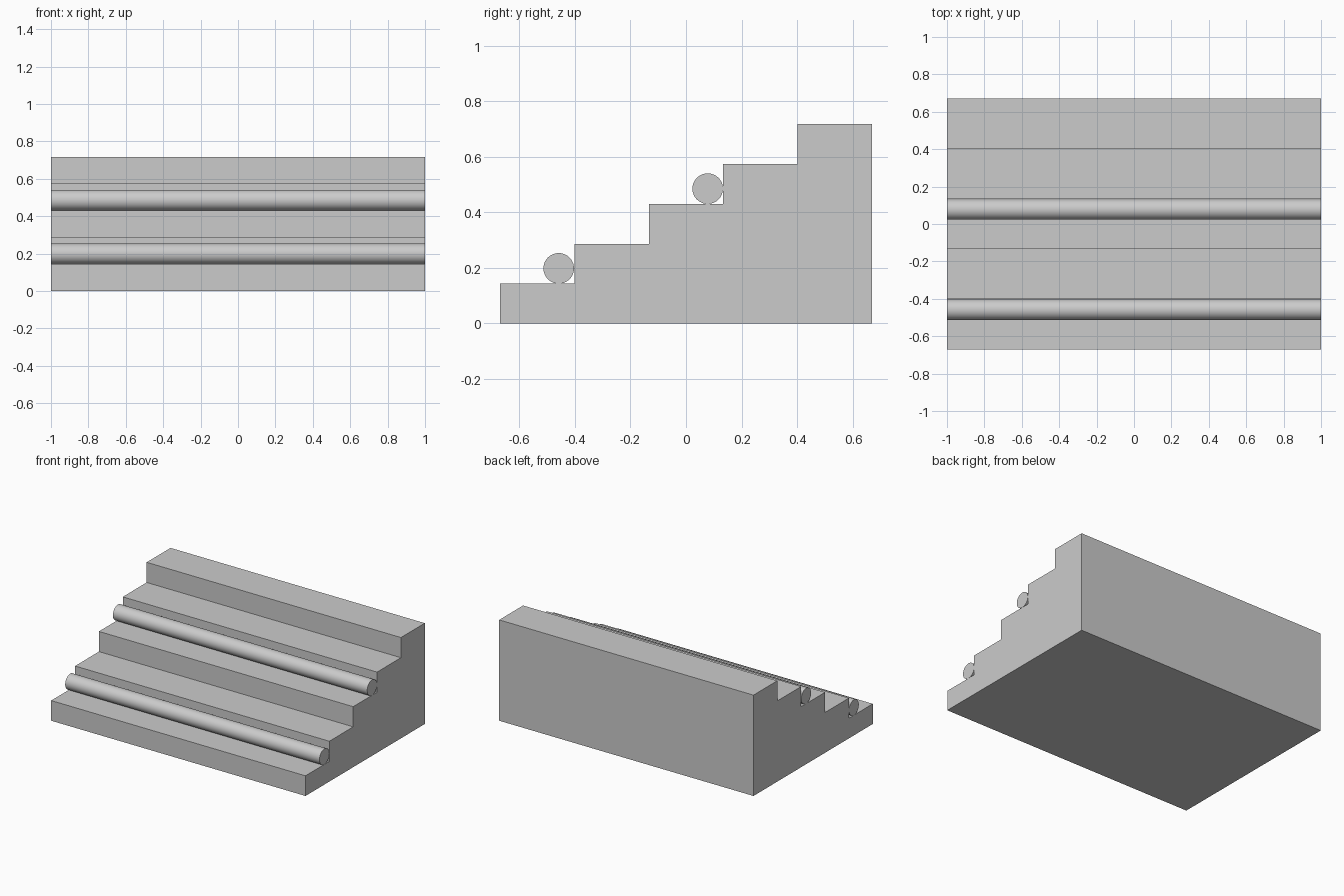
import bpy
import bmesh
import math

if "Cube" in bpy.data.objects:
    bpy.data.objects.remove(bpy.data.objects["Cube"])

WIDTH = 2.0
DEPTH = 1.34
HEIGHT = 0.717
STEPS = 5
RAIL_RADIUS = 0.055

grey = bpy.data.materials.new("light grey")
grey.diffuse_color = (0.6, 0.6, 0.6, 1.0)
grey.use_nodes = True
grey.node_tree.nodes["Principled BSDF"].inputs["Base Color"].default_value = grey.diffuse_color

run = DEPTH / STEPS
rise = HEIGHT / STEPS


def tread(i):
    """Back edge (y) and height (z) of step i."""
    return -DEPTH / 2 + run * (i + 1), rise * (i + 1)


# Staircase: stepped side profile extruded across the width
profile = [(-DEPTH / 2, 0.0)]
for i in range(STEPS):
    y, z = tread(i)
    profile += [(y - run, z), (y, z)]
profile.append((DEPTH / 2, 0.0))

bm = bmesh.new()
side = bm.faces.new([bm.verts.new((-WIDTH / 2, y, z)) for y, z in profile])
result = bmesh.ops.extrude_face_region(bm, geom=[side])
moved = [g for g in result["geom"] if isinstance(g, bmesh.types.BMVert)]
bmesh.ops.translate(bm, verts=moved, vec=(WIDTH, 0, 0))
bmesh.ops.recalc_face_normals(bm, faces=bm.faces)
mesh = bpy.data.meshes.new("staircase")
bm.to_mesh(mesh)
bm.free()
mesh.materials.append(grey)
bpy.context.collection.objects.link(bpy.data.objects.new("staircase", mesh))

# Round bars resting in the corners of the first and third steps
for name, i in (("lower_bar", 0), ("upper_bar", 2)):
    y, z = tread(i)
    bpy.ops.mesh.primitive_cylinder_add(
        vertices=48, radius=RAIL_RADIUS, depth=WIDTH,
        end_fill_type='TRIFAN',
        location=(0, y - RAIL_RADIUS - 0.001, z + RAIL_RADIUS),
        rotation=(0, math.pi / 2, 0))
    bar = bpy.context.object
    bar.name = name
    bar.data.materials.append(grey)
    bpy.ops.object.shade_smooth_by_angle(angle=math.radians(40))
